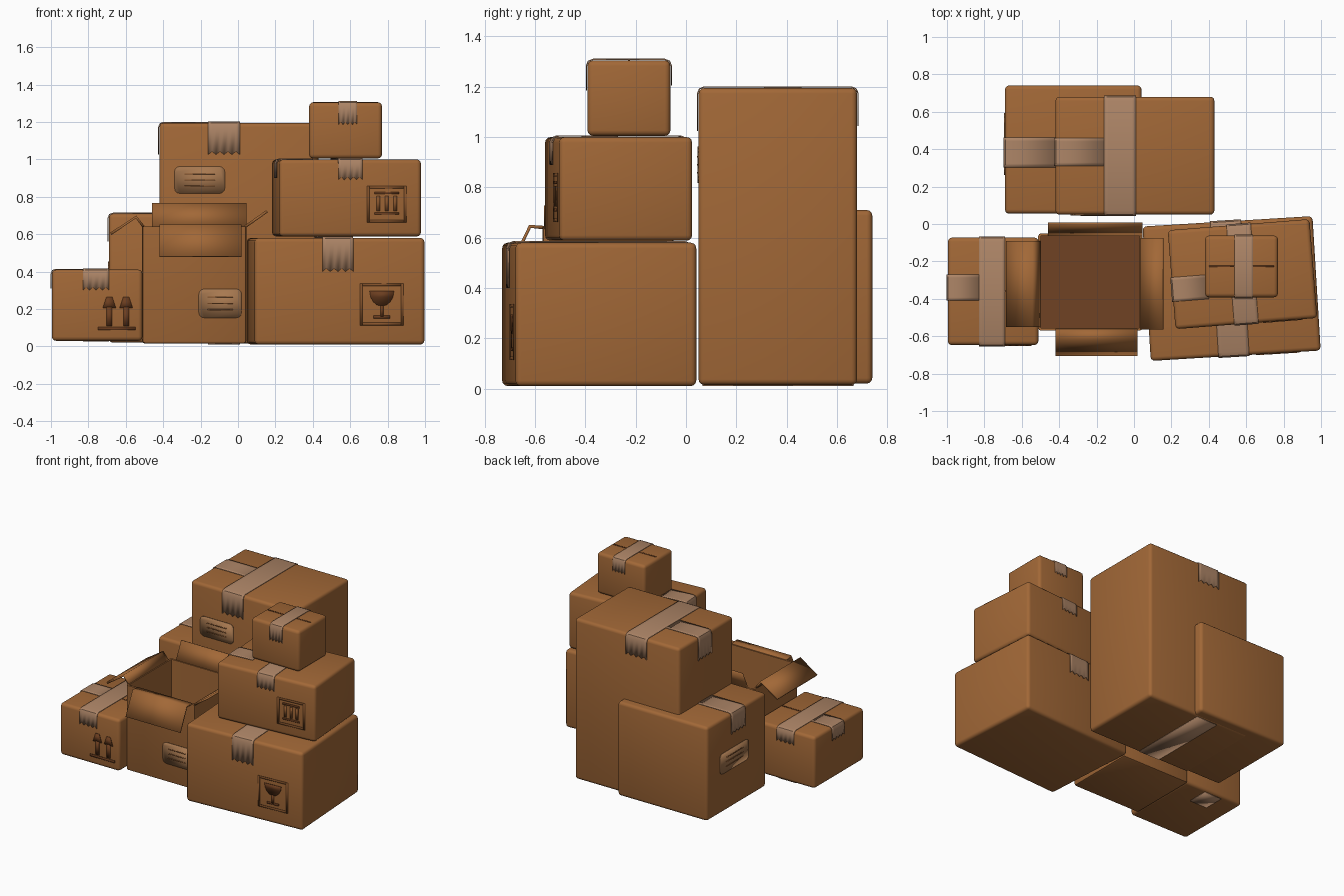
import bpy, bmesh, math
from mathutils import Matrix, Vector

if "Cube" in bpy.data.objects:
    bpy.data.objects.remove(bpy.data.objects["Cube"])


def material(name, rgb):
    m = bpy.data.materials.new(name)
    m.use_nodes = True
    m.diffuse_color = (*rgb, 1)
    bsdf = m.node_tree.nodes["Principled BSDF"]
    bsdf.inputs["Base Color"].default_value = (*rgb, 1)
    bsdf.inputs["Roughness"].default_value = 0.8
    return m


CARD = material("cardboard", (0.36, 0.138, 0.038))
TAPE = material("packing tape", (0.42, 0.235, 0.135))
LABEL = material("faded label", (0.39, 0.19, 0.08))
INSIDE = material("dark inside", (0.16, 0.055, 0.017))
INK = material("brown ink", (0.15, 0.048, 0.014))
FADED = material("faded ink", (0.24, 0.088, 0.025))
BEVEL = 0.022
GAP = 0.004


def finish(name, bm, mats, matrix=Matrix(), thick=0):
    bm.transform(matrix)
    bmesh.ops.recalc_face_normals(bm, faces=bm.faces)
    me = bpy.data.meshes.new(name)
    bm.to_mesh(me)
    bm.free()
    ob = bpy.data.objects.new(name, me)
    bpy.context.collection.objects.link(ob)
    for m in mats:
        me.materials.append(m)
    if thick:
        mod = ob.modifiers.new("thickness", 'SOLIDIFY')
        mod.thickness = thick
        mod.offset = 0
    bpy.ops.object.select_all(action='DESELECT')
    ob.select_set(True)
    bpy.context.view_layer.objects.active = ob
    bpy.ops.object.shade_smooth_by_angle(angle=math.radians(40))
    return ob


def strip(name, mat, path, t0, t1, axis, matrix, thick=0.005, jag=(0, 0)):
    """Sweep a (distance, height) path sideways from t0 to t1, with torn ends."""
    bm = bmesh.new()
    cols = 8 if any(jag) else 1
    rows = []
    for i in range(cols + 1):
        t = t0 + (t1 - t0) * i / cols
        row = []
        for k, (s, z) in enumerate(path):
            if k == 0:
                z += jag[0] * (i % 2)
            if k == len(path) - 1:
                z += jag[1] * (i % 2)
            row.append(bm.verts.new((t, s, z) if axis == 'y' else (s, t, z)))
        rows.append(row)
    for a, b in zip(rows, rows[1:]):
        for k in range(len(path) - 1):
            bm.faces.new((a[k], a[k + 1], b[k + 1], b[k]))
    return finish(name, bm, [mat], matrix, thick)


class Carton:
    """A closed rounded carton; tapes and prints are placed in its own frame."""

    def __init__(self, name, x, y, z0, z1, w, d, turn=0):
        self.name, self.w, self.d, self.z0, self.z1 = name, w, d, z0, z1
        self.matrix = Matrix.Translation((x, y, 0)) @ Matrix.Rotation(math.radians(turn), 4, 'Z')
        bm = bmesh.new()
        bmesh.ops.create_cube(bm, size=1)
        bm.transform(Matrix.Translation((0, 0, (z0 + z1) / 2)) @ Matrix.Diagonal((w, d, z1 - z0, 1)))
        bmesh.ops.bevel(bm, geom=bm.edges[:], offset=BEVEL, segments=3, profile=0.5, affect='EDGES')
        finish(name, bm, [CARD], self.matrix)

    def tape(self, axis, at, width, drop_a=0, drop_b=0, end=None):
        """Tape over the top; drop_a and drop_b hang over the low and high ends."""
        h = (self.d if axis == 'y' else self.w) / 2
        z, g, c = self.z1, GAP, BEVEL * 0.29
        lift = g if axis == 'y' else g * 0.6

        def hang(side, drop):
            return [(side * (h + g), z - drop), (side * (h + g), z - BEVEL),
                    (side * (h - c + g * 0.7), z - c + g * 0.7), (side * (h - BEVEL), z + lift)]
        path = hang(-1, drop_a) if drop_a else [(-h + BEVEL, z + lift)]
        path += hang(1, drop_b)[::-1] if drop_b else [(end, z + lift)]
        strip(self.name + "_tape_" + axis, TAPE, path, at - width / 2, at + width / 2, axis,
              self.matrix, jag=(0.018 if drop_a else 0, 0.018 if drop_b else 0))

    def under_tape(self, at, width, y0, y1):
        z = self.z0 - 0.002
        strip(self.name + "_bottom_tape", TAPE, [(y0, z), (y1, z)],
              at - width / 2, at + width / 2, 'y', self.matrix)

    def seam(self):
        strip(self.name + "_seam", INK, [(-0.004, self.z1), (0.004, self.z1)],
              -self.w / 2 + BEVEL, self.w / 2 - BEVEL, 'y', self.matrix, 0.003)


def front(carton):
    return carton.matrix @ Matrix.Translation((0, -carton.d / 2, 0))


def plate(name, mat, pts, face, lift=0.002):
    """Thin flat polygon given by (x, z) points on an upright face."""
    bm = bmesh.new()
    bm.faces.new([bm.verts.new((x, -lift, z)) for x, z in pts])
    finish(name, bm, [mat], face, 0.004)


def rect(x, z, w, h):
    return [(x - w / 2, z - h / 2), (x + w / 2, z - h / 2), (x + w / 2, z + h / 2), (x - w / 2, z + h / 2)]


def label(name, face, x, z, w, h):
    r = 0.03
    pts = []
    for k, (sx, sz) in enumerate([(1, 1), (-1, 1), (-1, -1), (1, -1)]):
        for j in range(4):
            a = math.pi / 2 * (k + j / 3)
            pts.append((x + sx * (w / 2 - r) + r * math.cos(a), z + sz * (h / 2 - r) + r * math.sin(a)))
    plate(name, LABEL, pts, face)
    for i in (-1, 0, 1):
        plate(name + "_line", FADED, rect(x, z + i * h * 0.22, w * 0.6, 0.006), face, 0.004)


def frame(name, face, x, z, w, h, t=0.014):
    for s in (-1, 1):
        plate(name + "_side", FADED, rect(x + s * w / 2, z, t, h + t), face)
        plate(name + "_rail", FADED, rect(x, z + s * h / 2, w - t, t), face)


# Closed cartons
tall = Carton("tall_carton", 0.005, 0.365, 0.015, 1.195, 0.85, 0.63)
rear = Carton("rear_carton", -0.325, 0.398, 0.02, 0.71, 0.73, 0.685)
small = Carton("small_carton", -0.753, -0.36, 0.03, 0.41, 0.484, 0.575)
large = Carton("large_carton", 0.522, -0.345, 0.01, 0.58, 0.91, 0.72, 3.5)
middle = Carton("middle_carton", 0.58, -0.268, 0.588, 1.0, 0.76, 0.53, 4.5)
top = Carton("top_carton", 0.575, -0.227, 1.005, 1.305, 0.39, 0.33)

# Packing tape
tall.tape('y', -0.08, 0.17, 0.17, 0.15)
tall.tape('x', 0.02, 0.15, 0.17, end=-0.165)
tall.under_tape(-0.08, 0.17, -0.3, 0.3)
rear.tape('x', -0.015, 0.16, 0.15, end=-0.09)
small.tape('y', -0.007, 0.14, 0.11, 0.1)
small.tape('x', 0.02, 0.14, 0.1, end=-0.077)
small.under_tape(-0.007, 0.14, 0.12, 0.27)
large.tape('y', -0.01, 0.165, 0.18, 0.15)
middle.tape('y', 0.0, 0.13, 0.11, 0.1)
middle.tape('x', -0.053, 0.13, 0.1, end=-0.19)
top.tape('y', 0.012, 0.1, 0.12, 0.1)
top.seam()
small.seam()

# Open carton: hollow body with a dark floor
X0, X1, Y0, Y1, RIM = -0.512, 0.045, -0.57, -0.05, 0.64
bm = bmesh.new()
bmesh.ops.create_cube(bm, size=1)
bm.transform(Matrix.Translation(((X0 + X1) / 2, (Y0 + Y1) / 2, (RIM + 0.015) / 2))
             @ Matrix.Diagonal((X1 - X0, Y1 - Y0, RIM - 0.015, 1)))
bmesh.ops.bevel(bm, geom=[e for e in bm.edges if min(v.co.z for v in e.verts) < 0.1],
                offset=0.015, segments=2, profile=0.5, affect='EDGES')
lid = max(bm.faces, key=lambda f: f.calc_center_median().z)
bmesh.ops.inset_region(bm, faces=[lid], thickness=0.015)
hole = bmesh.ops.extrude_face_region(bm, geom=[lid])
floor_verts = [v for v in hole["geom"] if isinstance(v, bmesh.types.BMVert)]
bmesh.ops.translate(bm, vec=(0, 0, -RIM + 0.04), verts=floor_verts)
if lid.is_valid:
    bm.faces.remove(lid)
for f in bm.faces:
    c = f.calc_center_median()
    if 0.03 < c.z < 0.05 and f.normal.z > 0.9 and f.calc_area() > 0.1:
        f.material_index = 1
finish("open_carton", bm, [CARD, INSIDE])

# Folded flaps of the open carton
I = Matrix()
strip("front_flap", CARD, [(Y0 + 0.007, RIM), (-0.62, 0.645), (-0.70, 0.48)], -0.42, 0.02, 'y', I, 0.014)
strip("back_flap", CARD, [(Y1 - 0.007, RIM), (0.003, 0.765)], -0.46, 0.045, 'y', I, 0.014)
strip("outer_side_flap", CARD, [(X0 + 0.007, RIM), (-0.545, 0.692), (-0.68, 0.602)], -0.55, -0.09, 'x', I, 0.014)
strip("inner_side_flap", CARD, [(X1 - 0.007, RIM), (0.155, 0.722)], -0.565, -0.075, 'x', I, 0.014)

# Paper labels
label("tall_label", front(tall), -0.21, 0.89, 0.27, 0.145)
label("open_label", Matrix.Translation((0, Y0, 0)), -0.095, 0.23, 0.23, 0.155)
rear_side = rear.matrix @ Matrix.Rotation(-math.pi / 2, 4, 'Z') @ Matrix.Translation((0, -rear.w / 2, 0))
label("rear_label", rear_side, -0.03, 0.38, 0.33, 0.15)

# Fragile mark: a framed glass
face = front(large)
frame("glass_frame", face, 0.225, 0.225, 0.22, 0.21)
bowl = [(0.225 + 0.065 * math.cos(a), 0.295 + 0.08 * math.sin(a))
        for a in [math.pi + math.pi * i / 8 for i in range(9)]]
plate("glass_bowl", INK, bowl, face)
plate("glass_stem", INK, rect(0.225, 0.19, 0.016, 0.06), face, 0.003)
plate("glass_foot", INK, rect(0.225, 0.157, 0.09, 0.014), face)

# Handling mark: framed upright bars
face = front(middle)
frame("bar_frame", face, 0.195, 0.76, 0.2, 0.18)
for dx in (-0.045, 0, 0.045):
    plate("handling_bar", FADED, rect(0.195 + dx, 0.765, 0.018, 0.08), face)
for dz in (-0.055, 0.055):
    plate("handling_rail", INK, rect(0.195, 0.765 + dz, 0.13, 0.012), face)

# This-way-up mark: two arrows over a line
face = front(small)
for x in (0.065, 0.155):
    plate("arrow_shaft", INK, rect(x, 0.16, 0.03, 0.1), face)
    plate("arrow_head", INK, [(x - 0.035, 0.205), (x + 0.035, 0.205), (x + 0.015, 0.265), (x - 0.015, 0.265)], face)
plate("arrow_base", INK, rect(0.105, 0.095, 0.2, 0.016), face)
